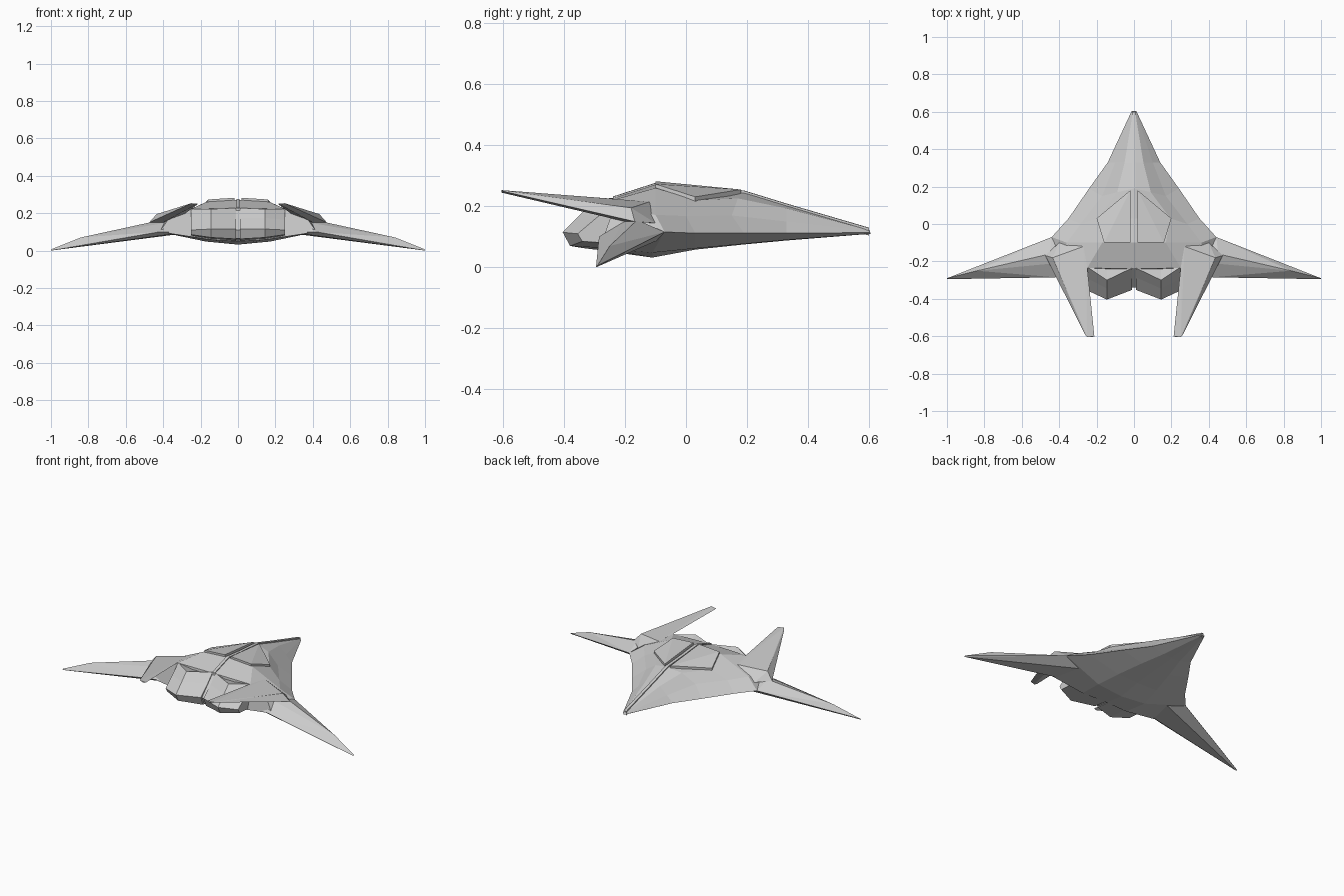
import bpy, bmesh

if "Cube" in bpy.data.objects:
    bpy.data.objects.remove(bpy.data.objects["Cube"])


def finish(name, bm):
    """Turn a right-half bmesh into a flat-shaded object mirrored across x = 0."""
    bmesh.ops.recalc_face_normals(bm, faces=bm.faces[:])
    me = bpy.data.meshes.new(name)
    bm.to_mesh(me)
    bm.free()
    ob = bpy.data.objects.new(name, me)
    bpy.context.collection.objects.link(ob)
    m = ob.modifiers.new("mirror", 'MIRROR')
    m.use_clip = True
    m.merge_threshold = 0.0005
    return ob


def loft(name, rails, cyclic=False):
    """Skin neighbouring rails with triangles/quads and cap both ends."""
    bm = bmesh.new()
    rows = [[bm.verts.new(p) for p in r] for r in rails]
    n = len(rows)
    for i in range(n if cyclic else n - 1):
        a, b = rows[i], rows[(i + 1) % n]
        for j in range(len(a) - 1):
            bm.faces.new((a[j], a[j + 1], b[j + 1], b[j]))
    bm.faces.new([r[0] for r in rows])
    bm.faces.new([r[-1] for r in rows])
    return finish(name, bm)


def hull(name, pts):
    """Faceted convex solid around a few corner points."""
    bm = bmesh.new()
    for p in pts:
        bm.verts.new(p)
    res = bmesh.ops.convex_hull(bm, input=bm.verts[:])
    junk = [g for g in res["geom_interior"] if isinstance(g, bmesh.types.BMVert)]
    bmesh.ops.delete(bm, geom=junk, context='VERTS')
    bmesh.ops.dissolve_limit(bm, angle_limit=0.02, verts=bm.verts[:], edges=bm.edges[:])
    return finish(name, bm)


# Fuselage: six lengthwise rails from nose to tail
keel = [(0, .605, .11), (0, .33, .088), (0, .19, .075), (0, .03, .058), (0, -.11, .032), (0, -.24, .05)]
chine = [(.006, .605, .11), (.06, .33, .09), (.10, .19, .077), (.14, .03, .062), (.17, -.11, .048), (.16, -.26, .06)]
rim = [(.012, .605, .114), (.14, .33, .112), (.24, .19, .112), (.35, .03, .112), (.44, -.07, .116), (.42, -.27, .10)]
shoulder = [(.010, .60, .118), (.10, .33, .15), (.17, .15, .17), (.285, 0, .168), (.36, -.10, .172), (.36, -.24, .185)]
roof = [(.006, .60, .122), (.05, .33, .193), (.09, .17, .226), (.195, .03, .22), (.17, -.10, .26), (.25, -.235, .222)]
spine = [(0, .60, .124), (0, .33, .203), (0, .19, .246), (0, .03, .258), (0, -.10, .271), (0, -.24, .226)]
loft("fuselage", [keel, chine, rim, shoulder, roof, spine])

# Thin ridge along the centre line
ridge = [(0, y, z + .006) for _, y, z in spine]
edge = [(.009, y, z + .005) for _, y, z in spine]
foot = [(.009, y, z - .02) for _, y, z in spine]
loft("spine_strip", [ridge, edge, foot])

# Raised canopy panels either side of the ridge
panel = [(.02, .18, .246), (.20, .03, .222), (.16, -.10, .264), (.02, -.10, .273)]
hull("canopy_panel", [(x, y, z + d) for x, y, z in panel for d in (-.025, .009)])

# Engine blocks with zig-zag rear edge: each rail runs outward from centre
cols = (.010, .145, .25)


def rail(ys, zs):
    return list(zip(cols, ys, zs))


loft("engine_block", [
    rail((-.18, -.18, -.18), (.20, .20, .19)),
    rail((-.235, -.30, -.23), (.228, .222, .222)),
    rail((-.285, -.345, -.29), (.175, .175, .165)),
    rail((-.352, -.404, -.355), (.115, .115, .11)),
    rail((-.33, -.38, -.34), (.062, .07, .085)),
    rail((-.18, -.18, -.18), (.045, .058, .075)),
], cyclic=True)

# Centre web joining the two engines
hull("engine_web", [(x, y, z) for x in (0, .011)
                    for y, z in ((-.2, .215), (-.235, .22), (-.34, .11), (-.32, .065), (-.2, .05))])

# Swept, drooping wings
hull("wing", [(.44, -.07, .116), (.30, -.09, .09), (.30, -.25, .095), (.42, -.285, .10),
              (.32, -.20, .16), (.45, -.16, .155), (.84, -.25, .07), (1, -.29, .006), (1, -.295, 0)])

# Tail fins reaching back and inward
hull("tail_fin", [(.27, -.12, .215), (.40, -.10, .145), (.475, -.168, .15), (.435, -.18, .195),
                  (.25, -.23, .224), (.28, -.25, .20), (.40, -.20, .15),
                  (.212, -.60, .25), (.225, -.605, .245), (.25, -.605, .253), (.262, -.59, .247)])
